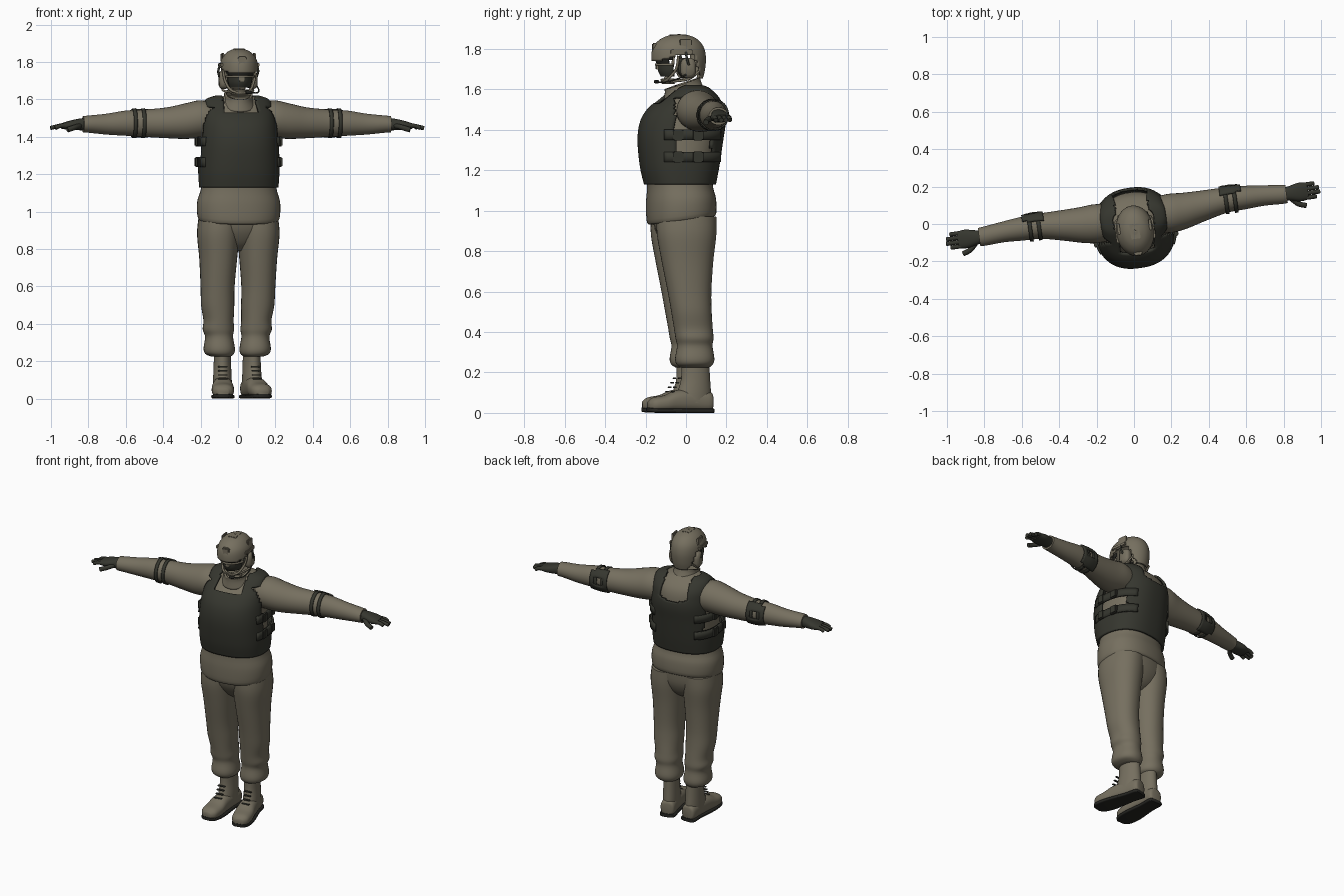
import bpy, bmesh, math
from mathutils import Matrix, Vector

if "Cube" in bpy.data.objects:
    bpy.data.objects.remove(bpy.data.objects["Cube"])

TURN = Matrix.Rotation(math.radians(8), 4, 'Z')  # the whole figure stands slightly turned


def material(name, rgb):
    m = bpy.data.materials.new(name)
    m.use_nodes = True
    m.diffuse_color = (*rgb, 1)
    bsdf = m.node_tree.nodes["Principled BSDF"]
    bsdf.inputs["Base Color"].default_value = (*rgb, 1)
    bsdf.inputs["Roughness"].default_value = 0.9
    return m


KHAKI = material("khaki cloth", (0.18, 0.16, 0.115))
DARK = material("dark vest fabric", (0.036, 0.037, 0.028))
BLACK = material("black rubber", (0.018, 0.018, 0.015))


def finish(name, bm, mat, thick=0, angle=50):
    bmesh.ops.recalc_face_normals(bm, faces=bm.faces)
    mesh = bpy.data.meshes.new(name)
    bm.to_mesh(mesh)
    bm.free()
    mesh.transform(TURN)
    mesh.materials.append(mat)
    ob = bpy.data.objects.new(name, mesh)
    bpy.context.collection.objects.link(ob)
    if thick:
        mod = ob.modifiers.new("thickness", 'SOLIDIFY')
        mod.thickness, mod.offset = thick, 0
    bpy.ops.object.select_all(action='DESELECT')
    ob.select_set(True)
    bpy.context.view_layer.objects.active = ob
    bpy.ops.object.shade_smooth_by_angle(angle=math.radians(angle))
    return ob


def smooth_path(rows, steps):
    """Smoothly interpolate a list of equal-length tuples."""
    rows = [Vector(r) for r in rows]
    out = []
    for i in range(len(rows) - 1):
        p1, p2 = rows[i], rows[i + 1]
        p0, p3 = rows[max(i - 1, 0)], rows[min(i + 2, len(rows) - 1)]
        for k in range(steps):
            t = k / steps
            out.append(0.5 * (2 * p1 + (p2 - p0) * t + (2 * p0 - 5 * p1 + 4 * p2 - p3) * t * t
                              + (3 * p1 - p0 - 3 * p2 + p3) * t ** 3))
    return out + [rows[-1]]


def loft(name, rows, mat, axis='z', side=1, power=2.0, steps=4, sides=32,
         keep=None, move=None, thick=0, cap=True):
    """Skin rounded sections (position, centre a, centre b, radius a, radius b) along an axis."""
    bm = bmesh.new()
    rings = []
    for t, ca, cb, ra, rb in smooth_path(rows, steps):
        ring = []
        for k in range(sides):
            c, s = math.cos(k * math.tau / sides), math.sin(k * math.tau / sides)
            a = ca + ra * math.copysign(abs(c) ** (2 / power), c)
            b = cb + rb * math.copysign(abs(s) ** (2 / power), s)
            p = Vector({'x': (t, a, b), 'y': (a, t, b), 'z': (a, b, t)}[axis])
            p = move(p) if move else p
            ring.append(bm.verts.new((p.x * side, p.y, p.z)))
        rings.append(ring)
    for lo, hi in zip(rings, rings[1:]):
        for k in range(sides):
            n = (k + 1) % sides
            bm.faces.new((lo[k], lo[n], hi[n], hi[k]))
    if cap:
        bm.faces.new(rings[0])
        bm.faces.new(rings[-1])
    if keep:
        gone = [f for f in bm.faces if not keep(f.calc_center_median())]
        bmesh.ops.delete(bm, geom=gone, context='FACES')
    return finish(name, bm, mat, thick)


def box(name, centre, size, mat, spin=0):
    bm = bmesh.new()
    m = Matrix.Translation(centre) @ Matrix.Rotation(spin, 4, 'Z') @ Matrix.Diagonal((*size, 1))
    bmesh.ops.create_cube(bm, size=1, matrix=m)
    bmesh.ops.bevel(bm, geom=bm.edges[:], offset=min(size) * 0.25, segments=2, affect='EDGES')
    return finish(name, bm, mat, angle=35)


def tube(name, points, radius, mat):
    cu = bpy.data.curves.new(name, 'CURVE')
    cu.dimensions, cu.bevel_depth, cu.bevel_resolution = '3D', radius, 3
    cu.use_fill_caps = True
    sp = cu.splines.new('POLY')
    path = smooth_path(points, 5)
    sp.points.add(len(path) - 1)
    for pt, co in zip(sp.points, path):
        pt.co = (*co, 1)
    cu.transform(TURN)
    cu.materials.append(mat)
    ob = bpy.data.objects.new(name, cu)
    bpy.context.collection.objects.link(ob)


# Jacket body, with a hem that dips at the front
def dip(p):
    p.z += 0.13 * p.y * max(0, min(1, (1.12 - p.z) / 0.12))
    return p


loft("jacket", [(0.955, 0, -.022, .19, .145), (0.965, 0, -.022, .217, .168), (1.05, 0, -.025, .222, .17),
                (1.13, 0, -.03, .2, .16), (1.25, 0, -.03, .19, .172), (1.38, 0, -.015, .18, .18),
                (1.48, 0, .01, .175, .16), (1.55, 0, .03, .17, .12), (1.6, 0, .025, .13, .075),
                (1.62, 0, .0, .065, .065)], KHAKI, power=2.3, sides=48, move=dip)
loft("collar", [(1.57, 0, -.01, .09, .095), (1.61, 0, -.015, .072, .085), (1.635, 0, -.018, .07, .082)],
     KHAKI, cap=False, thick=.012, move=lambda p: p + Vector((0, 0, .35 * p.y)))


# Vest shell with arm holes, neck opening and shoulder straps
def vest_cloth(c):
    x, y, z = abs(c.x), c.y, c.z
    if z > 1.29 and z < 1.56 and -.08 < y < .1 and x > .14:
        return False
    neckline = 1.53 if y < 0.02 else 1.48 + 3 * x * x
    if z > neckline and x < .09:
        return False
    return z < 1.54 or x < .172


loft("vest", [(1.13, 0, -.03, .204, .168), (1.22, 0, -.032, .209, .187), (1.35, 0, -.028, .206, .203),
              (1.44, 0, -.015, .2, .203), (1.5, 0, .0, .192, .182), (1.55, 0, .02, .184, .142),
              (1.595, 0, .028, .165, .09), (1.615, 0, .025, .11, .06)],
     DARK, power=2.4, steps=6, sides=72, keep=vest_cloth, thick=.014, cap=False)
for z in (1.265, 1.375):
    loft("side_strap", [(z - .025, 0, -.025, .217, .205), (z + .025, 0, -.025, .215, .207)], DARK,
         power=2.4, sides=64, steps=2, cap=False, thick=.012,
         keep=lambda c: abs(c.x) > .13 and c.y > -.13)
    for s in (1, -1):
        for y in (-.07, .03):
            box("strap_buckle", (s * .217, y, z), (.022, .05, .055), DARK)

# Trousers
loft("trouser_seat", [(.79, 0, -.005, .03, .05), (.83, 0, -.005, .12, .1), (.9, 0, -.01, .2, .138),
                      (.98, 0, -.015, .212, .152)], KHAKI, power=2.2)
for s in (1, -1):
    loft("trouser_leg", [(.97, .1, -.012, .112, .148), (.88, .108, -.012, .112, .147),
                         (.75, .108, -.008, .1, .128), (.6, .11, .002, .09, .108), (.5, .108, .012, .088, .1),
                         (.42, .102, .022, .08, .096), (.37, .102, .028, .083, .094),
                         (.33, .098, .03, .074, .088), (.27, .097, .03, .083, .097),
                         (.24, .095, .03, .076, .09), (.225, .088, .032, .05, .072)],
         KHAKI, side=s, power=2.2)

    # Boots, toes turned outwards
    def toe_out(p):
        pivot = Vector((.082, .03, 0))
        return Matrix.Rotation(math.radians(7), 3, 'Z') @ (p - pivot) + pivot

    loft("boot_shaft", [(.27, .08, .035, .044, .07), (.17, .08, .037, .047, .073), (.1, .08, .03, .05, .085),
                        (.05, .08, .025, .05, .09)], KHAKI, side=s, move=toe_out)
    loft("boot_foot", [(.122, .08, .055, .025, .03), (.108, .08, .055, .045, .05), (.03, .08, .06, .05, .056),
                       (-.06, .08, .058, .056, .054), (-.12, .08, .046, .06, .042),
                       (-.18, .08, .041, .053, .035), (-.205, .08, .036, .028, .02)],
         KHAKI, axis='y', side=s, power=2.4, move=toe_out)
    loft("boot_sole", [(.125, .08, .011, .03, .011), (.11, .08, .011, .05, .011), (.03, .08, .011, .05, .011),
                       (-.1, .08, .011, .062, .011), (-.18, .08, .013, .053, .011),
                       (-.208, .08, .016, .03, .01)], BLACK, axis='y', side=s, power=5, move=toe_out)
    for i in range(4):
        p = toe_out(Vector((.08, -.045 - .012 * (3 - i), .105 + .022 * i)))
        box("boot_lace", (s * p.x, p.y, p.z), (.05, .014, .007), DARK)

    # Sleeves
    sleeve = [(.12, .03, 1.49, .095, .09), (.2, .03, 1.495, .104, .1), (.28, .033, 1.484, .096, .095),
              (.38, .045, 1.475, .082, .082), (.5, .058, 1.473, .068, .073), (.6, .058, 1.473, .063, .067),
              (.7, .055, 1.468, .055, .056), (.8, .047, 1.468, .051, .046), (.83, .046, 1.467, .049, .044)]
    loft("sleeve", sleeve, KHAKI, axis='x', side=s)

    # Elbow pad at the back, held by two straps
    for x in (.505, .553):
        loft("elbow_strap", [(x - .01, .058, 1.473, .072, .077), (x + .01, .058, 1.473, .071, .075)],
             DARK, axis='x', side=s, steps=1, cap=False, thick=.006)
    loft("elbow_pad", [(.475, .058, 1.473, .072, .077), (.53, .06, 1.473, .075, .077),
                       (.59, .058, 1.473, .068, .072)], DARK, axis='x', side=s, cap=False, thick=.01,
         keep=lambda c: c.y > .092 and not (.505 < abs(c.x) < .555 and abs(c.z - 1.485) < .02))

    # Gloves
    loft("glove_palm", [(.79, .046, 1.467, .034, .034), (.84, .046, 1.467, .038, .032),
                        (.9, .046, 1.462, .05, .025), (.945, .046, 1.458, .044, .015)],
         DARK, axis='x', side=s, power=2.4, sides=20)
    for i in range(4):
        y, tip = .011 + .0235 * i, (.985, 1.008, 1.004, .98)[i]
        tube("glove_finger", [(s * .92, y, 1.461), (s * .96, y, 1.458), (s * tip, y, 1.447)], .0115, DARK)
    tube("glove_thumb", [(s * .85, .02, 1.46), (s * .885, -.015, 1.45), (s * .925, -.03, 1.437)], .014, DARK)


# Helmet shell, cut away over the ears and hollow inside
def helmet_shell(c):
    if c.y < -.04:
        rim = 1.77 + .27 * (c.y + .04)
    else:
        rim = 1.768 - .11 * max(0, min(1, (c.y - .03) / .035))
    return c.z > rim


loft("helmet", [(1.65, 0, -.03, .085, .108), (1.7, 0, -.035, .094, .125), (1.76, 0, -.037, .098, .131),
                (1.81, 0, -.038, .09, .12), (1.845, 0, -.036, .065, .088), (1.863, 0, -.035, .033, .045),
                (1.868, 0, -.035, .004, .005)],
     KHAKI, sides=56, steps=6, keep=helmet_shell, thick=.009, cap=False)
box("helmet_front_mount", (0, -.157, 1.805), (.045, .022, .05), KHAKI)
box("helmet_top_patch", (0, -.04, 1.868), (.05, .08, .006), KHAKI)
for s in (1, -1):
    box("helmet_rail", (s * .098, -.035, 1.785), (.014, .11, .022), KHAKI)
    box("helmet_side_patch", (s * .085, -.015, 1.825), (.014, .06, .045), KHAKI)

    # Headset and chin straps
    loft("ear_cushion", [(.05, 0, 1.705, .03, .042), (.068, 0, 1.705, .036, .048)], DARK, axis='x', side=s)
    loft("ear_cup", [(.066, 0, 1.705, .038, .05), (.09, 0, 1.705, .037, .048), (.102, 0, 1.705, .025, .034)],
         KHAKI, axis='x', side=s, power=2.8)
    tube("headset_arm", [(s * .1, .0, 1.72), (s * .108, -.01, 1.75), (s * .1, -.015, 1.785)], .006, DARK)
    tube("chin_strap", [(s * .088, -.05, 1.765), (s * .078, -.06, 1.7), (s * .05, -.1, 1.648),
                        (0, -.118, 1.635)], .007, KHAKI)
    tube("rear_strap", [(s * .075, .055, 1.69), (s * .082, .0, 1.65), (s * .05, -.09, 1.638)], .006, KHAKI)
tube("microphone_boom", [(.098, -.01, 1.675), (.104, -.06, 1.65), (.085, -.12, 1.635), (.04, -.15, 1.637)],
     .004, DARK)
tube("microphone", [(.05, -.148, 1.637), (.035, -.153, 1.638), (.02, -.155, 1.638)], .009, BLACK)

# Goggles and face mask, open at the back
loft("goggle_lens", [(1.722, 0, -.03, .074, .11), (1.745, 0, -.03, .08, .118), (1.768, 0, -.03, .08, .117)],
     BLACK, keep=lambda c: c.y < -.085, cap=False, thick=.01)
for z in (1.722, 1.768):
    loft("goggle_frame", [(z - .005, 0, -.03, .081, .119), (z + .005, 0, -.03, .081, .119)],
         KHAKI, keep=lambda c: c.y < -.075, cap=False, thick=.012, steps=1)
loft("face_mask", [(1.665, 0, -.03, .056, .092), (1.69, 0, -.03, .066, .105), (1.722, 0, -.03, .07, .11)],
     DARK, keep=lambda c: c.y < -.07, cap=False, thick=.008)
box("nose_guard", (0, -.142, 1.71), (.03, .016, .026), KHAKI)
loft("chin_cup", [(1.628, 0, -.03, .045, .085), (1.652, 0, -.03, .055, .094)],
     KHAKI, keep=lambda c: c.y < -.07, cap=False, thick=.01)
